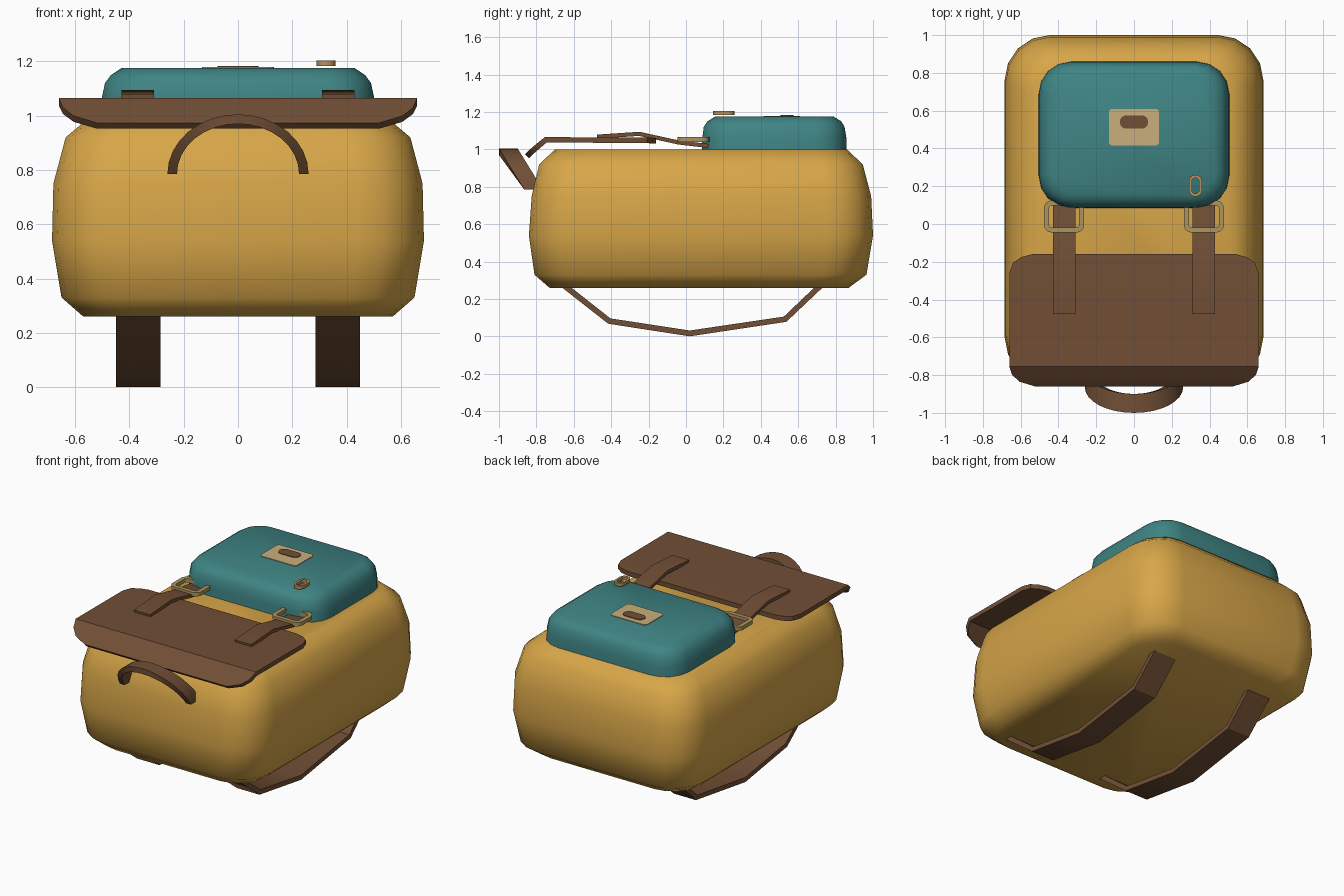
import bpy, bmesh, math
from mathutils import Vector

if "Cube" in bpy.data.objects:
    bpy.data.objects.remove(bpy.data.objects["Cube"])


def material(name, rgb):
    m = bpy.data.materials.new(name)
    m.diffuse_color = (*rgb, 1)
    m.use_nodes = True
    m.node_tree.nodes["Principled BSDF"].inputs["Base Color"].default_value = m.diffuse_color
    return m


CANVAS = material("ochre canvas", (0.68, 0.38, 0.065))
TEAL = material("teal canvas", (0.05, 0.23, 0.23))
LEATHER = material("brown leather", (0.165, 0.078, 0.036))
BRASS = material("dull brass", (0.42, 0.30, 0.115))
COPPER = material("copper", (0.50, 0.28, 0.10))
CREAM = material("cream patch", (0.58, 0.43, 0.20))


def finish(name, bm, mat, angle):
    bmesh.ops.recalc_face_normals(bm, faces=bm.faces)
    me = bpy.data.meshes.new(name)
    bm.to_mesh(me)
    bm.free()
    me.materials.append(mat)
    ob = bpy.data.objects.new(name, me)
    bpy.context.collection.objects.link(ob)
    bpy.ops.object.select_all(action='DESELECT')
    ob.select_set(True)
    bpy.context.view_layer.objects.active = ob
    bpy.ops.object.shade_smooth_by_angle(angle=math.radians(angle))
    return ob


def round_rect(cx, hx, y0, y1, r, z, seg=4):
    pts = []
    for k, (x, y) in enumerate([(cx + hx - r, y1 - r), (cx - hx + r, y1 - r),
                                (cx - hx + r, y0 + r), (cx + hx - r, y0 + r)]):
        for i in range(seg + 1):
            a = (k + i / seg) * math.pi / 2
            pts.append(Vector((x + r * math.cos(a), y + r * math.sin(a), z)))
    return pts


def loft(name, rings, mat, angle, closed=False):
    """Skin a list of point rings; cap the ends, or join last to first."""
    bm = bmesh.new()
    vs = [[bm.verts.new(p) for p in ring] for ring in rings]
    n = len(vs[0])
    pairs = list(zip(vs, vs[1:])) + ([(vs[-1], vs[0])] if closed else [])
    for a, b in pairs:
        for i in range(n):
            j = (i + 1) % n
            bm.faces.new((a[i], a[j], b[j], b[i]))
    if not closed:
        bm.faces.new(vs[0][::-1])
        bm.faces.new(vs[-1])
    return finish(name, bm, mat, angle)


def ribbon(name, path, cx, t, mat):
    """Strap along (y, z, half width) points with thickness t."""
    rings = []
    for i, (y, z, w) in enumerate(path):
        p = Vector((y, z))
        d0 = (p - Vector(path[i - 1][:2])).normalized() if i else None
        d1 = (Vector(path[i + 1][:2]) - p).normalized() if i + 1 < len(path) else d0
        d = ((d0 or d1) + d1).normalized()
        ny, nz = -d.y * t / 2, d.x * t / 2
        rings.append([Vector((cx + sx * w, y + s * ny, z + s * nz))
                      for sx, s in ((-1, -1), (1, -1), (1, 1), (-1, 1))])
    return loft(name, rings, mat, 30)


def ring_plate(name, cx, hx, y0, y1, r, w, z0, z1, mat):
    """Flat rounded frame of bar width w."""
    def out(z):
        return round_rect(cx, hx, y0, y1, r, z)

    def inn(z):
        return round_rect(cx, hx - w, y0 + w, y1 - w, max(r - w, 0.008), z)
    return loft(name, [out(z0), out(z1), inn(z1), inn(z0)], mat, 30, closed=True)


# Main bag: bulging rounded box
loft("bag_body", [round_rect(0, hx, y0, y1, r, z) for z, hx, y0, y1, r in [
    (0.26, 0.57, -0.73, 0.87, 0.19), (0.33, 0.65, -0.81, 0.965, 0.23),
    (0.54, 0.685, -0.84, 1.0, 0.24), (0.75, 0.68, -0.825, 0.99, 0.24),
    (0.92, 0.635, -0.785, 0.945, 0.22), (1.0, 0.54, -0.70, 0.86, 0.18)]], CANVAS, 60)

# Outer pocket
loft("front_pocket", [round_rect(0, hx, y0, y1, r, z) for z, hx, y0, y1, r in [
    (0.97, 0.505, 0.085, 0.86, 0.17), (1.06, 0.503, 0.087, 0.858, 0.17),
    (1.12, 0.49, 0.095, 0.848, 0.16), (1.15, 0.468, 0.115, 0.83, 0.15),
    (1.175, 0.43, 0.155, 0.79, 0.12)]], TEAL, 60)

# Patch with a plain oval on it
loft("patch", [round_rect(0, 0.133, 0.415, 0.61, 0.02, z) for z in (1.172, 1.179)], CREAM, 30)
loft("patch_oval", [round_rect(0, 0.075, 0.505, 0.575, 0.034, z) for z in (1.177, 1.183)],
     LEATHER, 30)

# Flap: rounded sheet bent down over the bag's end
ribbon("flap", [(-0.16, 1.047, 0.54), (-0.175, 1.047, 0.595), (-0.205, 1.048, 0.64),
                (-0.26, 1.049, 0.66), (-0.75, 1.051, 0.66), (-0.79, 1.018, 0.645),
                (-0.825, 0.988, 0.605), (-0.85, 0.963, 0.52)], 0, 0.03, LEATHER)

# Carry handle: band arching outward
arch = []
for i in range(17):
    a = math.pi * i / 16
    c, s = math.cos(a), math.sin(a)
    arch.append([Vector((r * c, -0.815 + dy - 0.135 * s, 0.785 + (r - 0.04) * s))
                 for r, dy in ((0.26, -0.05), (0.26, 0.05), (0.225, 0.05), (0.225, -0.05))])
loft("carry_handle", arch, LEATHER, 30)

# Paired straps and buckles
for side, s in (("left", -1), ("right", 1)):
    ribbon(side + "_flap_strap", [(-0.475, 1.068, 0.06), (-0.25, 1.083, 0.06),
                                  (-0.04, 1.037, 0.06), (0.12, 1.018, 0.06)],
           s * 0.37, 0.022, LEATHER)
    ring_plate(side + "_buckle", s * 0.37, 0.106, -0.045, 0.125, 0.04, 0.027,
               1.04, 1.065, BRASS)
    ribbon(side + "_shoulder_strap", [(-0.70, 0.31, 0.082), (-0.41, 0.082, 0.082),
                                      (0.02, 0.016, 0.082), (0.53, 0.092, 0.082),
                                      (0.77, 0.32, 0.082)], s * 0.367, 0.031, LEATHER)

# Zip pull ring above the pocket
ring_plate("zip_pull", 0.325, 0.035, 0.145, 0.26, 0.034, 0.016, 1.183, 1.204, COPPER)
